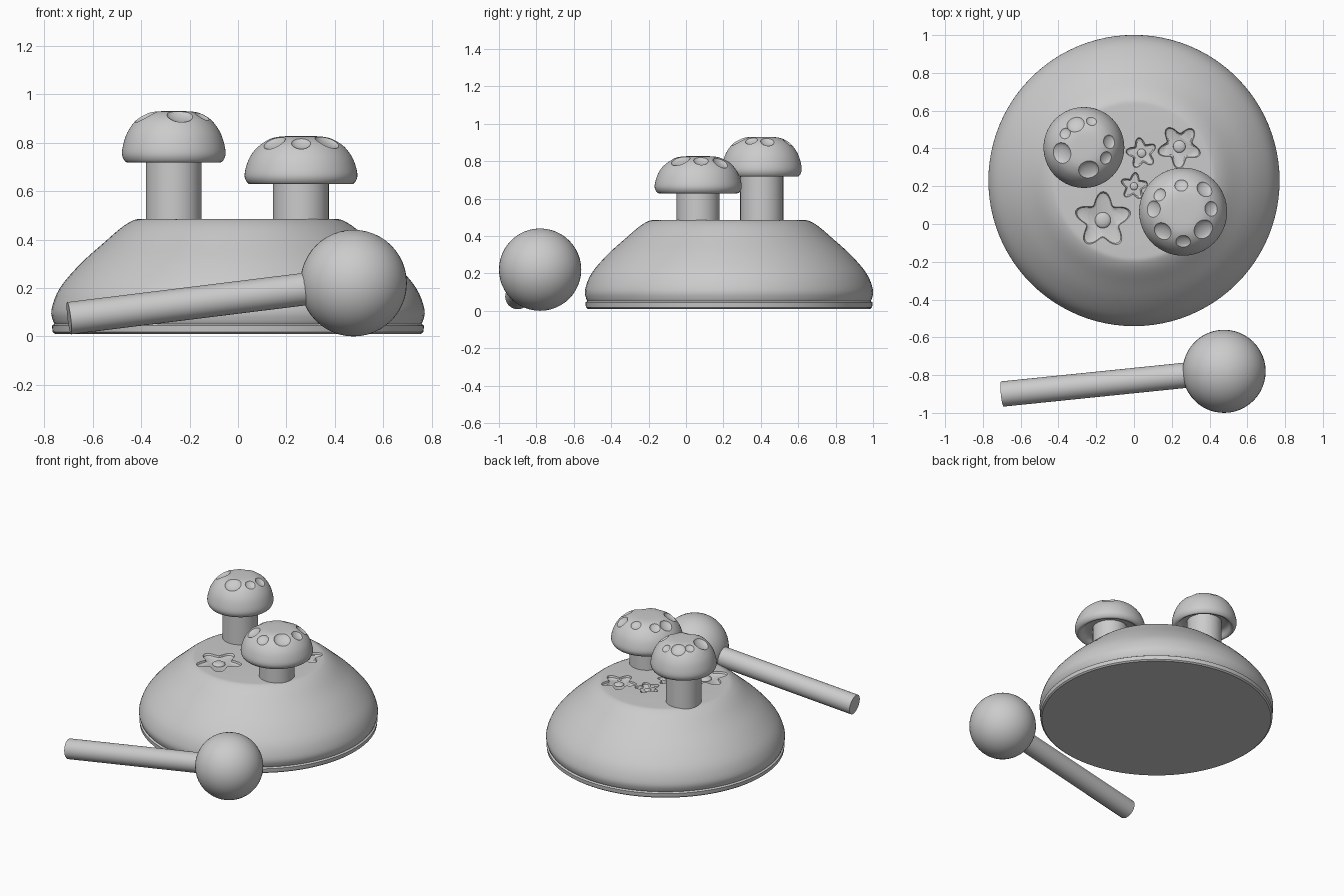
import bpy, bmesh
from math import sin, cos, pi, radians
from mathutils import Vector, Matrix

if "Cube" in bpy.data.objects:
    bpy.data.objects.remove(bpy.data.objects["Cube"])

GREY = (0.6, 0.6, 0.6, 1)
clay = bpy.data.materials.new("grey clay")
clay.use_nodes = True
clay.diffuse_color = GREY
clay.node_tree.nodes["Principled BSDF"].inputs["Base Color"].default_value = GREY


def make(name, bm, location=(0, 0, 0)):
    bmesh.ops.recalc_face_normals(bm, faces=bm.faces[:])
    mesh = bpy.data.meshes.new(name)
    bm.to_mesh(mesh)
    bm.free()
    ob = bpy.data.objects.new(name, mesh)
    ob.location = location
    mesh.materials.append(clay)
    bpy.context.collection.objects.link(ob)
    return ob


def select(ob):
    bpy.ops.object.select_all(action='DESELECT')
    ob.select_set(True)
    bpy.context.view_layer.objects.active = ob


def smooth(ob, angle=35):
    select(ob)
    bpy.ops.object.shade_smooth_by_angle(angle=radians(angle))


def curve_through(points, steps=4):
    # Catmull-Rom smoothing of a profile
    pts = [Vector(p) for p in points]
    pts = [pts[0]] + pts + [pts[-1]]
    out = []
    for a, b, c, d in zip(pts, pts[1:], pts[2:], pts[3:]):
        for i in range(steps):
            t = i / steps
            out.append(0.5 * (2 * b + (c - a) * t + (2 * a - 5 * b + 4 * c - d) * t * t
                              + (3 * b - a - 3 * c + d) * t ** 3))
    return out + [pts[-1]]


def lathe(name, profile, location, sides=96):
    # profile of (radius, height), closed with a flat face at each end
    bm = bmesh.new()
    rings = [[bm.verts.new((r * cos(2 * pi * i / sides), r * sin(2 * pi * i / sides), z))
              for i in range(sides)] for r, z in profile]
    for low, high in zip(rings, rings[1:]):
        for i in range(sides):
            j = (i + 1) % sides
            bm.faces.new((low[i], low[j], high[j], high[i]))
    bm.faces.new(rings[0][::-1])
    bm.faces.new(rings[-1])
    return make(name, bm, location)


def cut(ob, cutter):
    bpy.context.view_layer.update()
    select(ob)
    mod = ob.modifiers.new("cut", 'BOOLEAN')
    mod.operation = 'DIFFERENCE'
    mod.solver = 'EXACT'
    mod.object = cutter
    bpy.ops.object.modifier_apply(modifier=mod.name)
    bpy.data.objects.remove(cutter)


def ball(name, radius, location, squash=1):
    bm = bmesh.new()
    bmesh.ops.create_uvsphere(bm, u_segments=48, v_segments=24, radius=radius)
    bmesh.ops.scale(bm, vec=(1, 1, squash), verts=bm.verts)
    return make(name, bm, location)


# Domed base with a thin lip groove
TOP = 0.485
lip = [(0.755, 0.01), (0.765, 0.018), (0.768, 0.045), (0.757, 0.052)]
dome = curve_through([(0.762, 0.06), (0.77, 0.11), (0.735, 0.2), (0.65, 0.3),
                      (0.55, 0.39), (0.48, 0.45), (0.43, 0.48), (0.4, TOP)])
base = lathe("base", lip + [tuple(p) for p in dome], (0, 0.23, 0))

# Sunken flowers in the flat top, each with a round centre
flowers = [(-0.165, 0.02, 0.155, 0.3), (0.24, 0.41, 0.12, 0.9),
           (0.04, 0.375, 0.085, 0.5), (0, 0.2, 0.075, 0.2)]
for x, y, size, turn in flowers:
    n = 60
    outline = [size * (0.8 + 0.2 * cos(5 * 2 * pi * i / n)) for i in range(n)]
    bm = bmesh.new()
    rings = []
    for scale, z in ((0.8, -0.018), (0.93, -0.012), (1, 0.004), (1, 0.05)):
        rings.append([bm.verts.new((scale * r * cos(turn + 2 * pi * i / n),
                                    scale * r * sin(turn + 2 * pi * i / n), z))
                      for i, r in enumerate(outline)])
    for low, high in zip(rings, rings[1:]):
        for i in range(n):
            j = (i + 1) % n
            bm.faces.new((low[i], low[j], high[j], high[i]))
    bm.faces.new(rings[0][::-1])
    bm.faces.new(rings[-1])
    cut(base, make("flower_cutter", bm, (x, y, TOP)))
    smooth(ball("flower_centre", size * 0.27, (x, y, TOP - 0.017), 0.4))
smooth(base, 30)


def mushroom(side, centre, radius, rim, height, spots):
    x, y = centre
    shape = [(0.5, 0.2), (0.72, 0.16), (0.84, 0.02), (0.93, 0), (1, 0.13), (0.985, 0.32),
             (0.9, 0.58), (0.74, 0.81), (0.55, 0.94), (0.36, 0.99), (0.1, 1)]
    profile = curve_through([(radius * r, height * h) for r, h in shape])
    cap = lathe(side + "_mushroom_cap", profile, (x, y, rim), 64)
    hits = [(cap.ray_cast(Vector((sx - x, sy - y, 1)), Vector((0, 0, -1))), r)
            for sx, sy, r in spots]
    # Shallow round dimples sunk along the surface normal
    for (found, place, normal, _), r in hits:
        if found:
            cutter = ball("dimple_cutter", r, (0, 0, 0), 0.4)
            turn = normal.to_track_quat('Z', 'Y').to_matrix().to_4x4()
            cutter.matrix_world = Matrix.Translation(Vector((x, y, rim)) + place) @ turn
            cut(cap, cutter)
    smooth(cap, 25)
    stem = lathe(side + "_mushroom_stem", [(0.115, TOP - 0.02), (0.115, rim + 0.08)],
                 (x, y, 0), 64)
    smooth(stem)


mushroom("right", (-0.265, 0.405), 0.213, 0.72, 0.21,
         [(-0.31, 0.53, 0.048), (-0.225, 0.545, 0.028), (-0.13, 0.435, 0.037),
          (-0.148, 0.35, 0.034), (-0.24, 0.285, 0.055), (-0.385, 0.375, 0.057),
          (-0.365, 0.48, 0.03)])
mushroom("left", (0.26, 0.065), 0.232, 0.63, 0.197,
         [(0.25, 0.205, 0.035), (0.375, 0.185, 0.045), (0.41, 0.08, 0.04),
          (0.37, -0.03, 0.055), (0.26, -0.095, 0.04), (0.15, -0.04, 0.05),
          (0.1, 0.08, 0.045), (0.135, 0.155, 0.035)])

# Round-headed mallet lying in front
head = Vector((0.477, -0.78, 0.22))
tip = Vector((-0.697, -0.9, 0.075))
smooth(ball("mallet_head", 0.22, head))
along = head - tip
handle = lathe("mallet_handle", [(0.067, 0), (0.067, along.length - 0.1)], tip, 48)
handle.rotation_euler = along.to_track_quat('Z', 'Y').to_euler()
smooth(handle)
